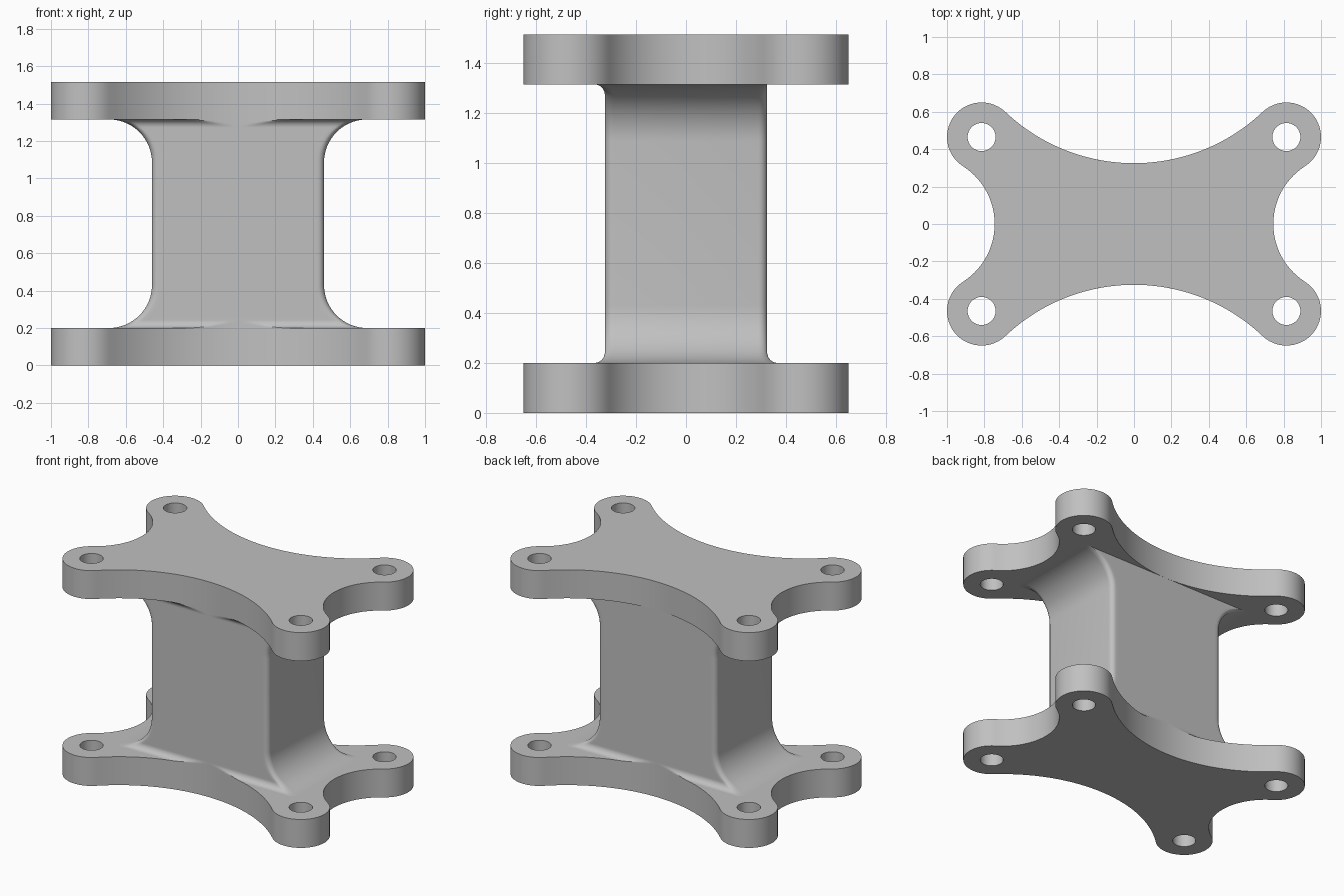
import bpy, bmesh
from math import pi, cos, sin, sqrt, hypot, atan2

if "Cube" in bpy.data.objects:
    bpy.data.objects.remove(bpy.data.objects["Cube"])

HEIGHT, THICK = 1.515, 0.2
BOSS_X, BOSS_Y, BOSS_R, HOLE_R = 0.815, 0.465, 0.185, 0.075
WAIST_X, WAIST_Y = 0.745, 0.325          # half widths at the concave waists
COL_X, BIG_R, SMALL_R, CORNER_R = 0.46, 0.23, 0.042, 0.035

# Concave arc radii that run tangent into the round bosses
SIDE_R = ((WAIST_X - BOSS_X) ** 2 + BOSS_Y ** 2 - BOSS_R ** 2) / (2 * (BOSS_R - WAIST_X + BOSS_X))
LONG_R = ((WAIST_Y - BOSS_Y) ** 2 + BOSS_X ** 2 - BOSS_R ** 2) / (2 * (BOSS_R - WAIST_Y + BOSS_Y))

grey = bpy.data.materials.new("plain_grey")
grey.use_nodes = True
COLOUR = (0.53, 0.53, 0.53, 1)
grey.diffuse_color = COLOUR
grey.node_tree.nodes["Principled BSDF"].inputs["Base Color"].default_value = COLOUR


def arc(cx, cy, r, a, b, n):
    return [(cx + r * cos(a + (b - a) * i / n), cy + r * sin(a + (b - a) * i / n)) for i in range(n + 1)]


def finish(bm, name):
    bmesh.ops.recalc_face_normals(bm, faces=bm.faces)
    mesh = bpy.data.meshes.new(name)
    bm.to_mesh(mesh)
    bm.free()
    mesh.materials.append(grey)
    obj = bpy.data.objects.new(name, mesh)
    bpy.context.collection.objects.link(obj)
    bpy.ops.object.select_all(action='DESELECT')
    obj.select_set(True)
    bpy.context.view_layer.objects.active = obj
    bpy.ops.object.shade_smooth_by_angle(angle=pi / 6)
    return obj


def flange_outline():
    side_cx, long_cy = WAIST_X + SIDE_R, WAIST_Y + LONG_R
    a = atan2(BOSS_Y, BOSS_X - side_cx)
    b = atan2(long_cy - BOSS_Y, -BOSS_X)
    q = arc(side_cx, 0, SIDE_R, pi, a, 14)
    q += arc(BOSS_X, BOSS_Y, BOSS_R, a - pi, b, 28)[1:]
    q += arc(0, long_cy, LONG_R, b - pi, -pi / 2, 20)[1:]
    loop = q[:-1] + [(-x, y) for x, y in q[:0:-1]]
    return loop + [(-x, -y) for x, y in loop]


# Flange plate with four lobes and bolt holes
def flange(name, z):
    bm = bmesh.new()
    loops = [flange_outline()]
    loops += [arc(sx * BOSS_X, sy * BOSS_Y, HOLE_R, 0, 2 * pi, 32)[:-1] for sx in (-1, 1) for sy in (-1, 1)]
    rims = ([], [])
    for loop in loops:
        low, high = [[bm.verts.new((x, y, h)) for x, y in loop] for h in (z, z + THICK)]
        for i in range(len(loop)):
            j = (i + 1) % len(loop)
            bm.faces.new((low[i], low[j], high[j], high[i]))
            for rim, row in zip(rims, (low, high)):
                rim.append(bm.edges.get((row[i], row[j])))
    for rim in rims:
        bmesh.ops.triangle_fill(bm, edges=rim, use_beauty=True, normal=(0, 0, 1))
    return finish(bm, name)


flange("bottom_flange", 0)
flange("top_flange", HEIGHT - THICK)


# Outward spread of a fillet at distance d from the flange face
def spread(d, r):
    return r - sqrt(max(0, r * r - (r - d) ** 2)) if d < r else 0


# Column cross-section, trimmed to the flange's long waist
def section(z):
    d_low, d_high = z - THICK, HEIGHT - THICK - z
    hx = COL_X + spread(min(d_low, d_high), BIG_R)
    front = WAIST_Y + spread(min(d_low, d_high), SMALL_R)
    back = WAIST_Y + spread(d_low, SMALL_R)
    r = CORNER_R
    pts = []
    for k, (sx, hy) in enumerate([(1, back), (-1, back), (-1, -front), (1, -front)]):
        cx, cy = sx * (hx - r), hy - r if hy > 0 else hy + r
        pts += arc(cx, cy, r, k * pi / 2, (k + 1) * pi / 2, 6)
        if k % 2 == 0:       # subdivide the long sides
            n = 48
            pts += [(cx * (1 - 2 * i / n), hy) for i in range(1, n)]
    trimmed = []
    for x, y in pts:
        limit = WAIST_Y + LONG_R - sqrt(LONG_R ** 2 - x * x)
        trimmed.append((x, max(-limit, min(limit, y)), z))
    return trimmed


# Column flaring into both flanges
steps = {round(r * (1 - cos(pi / 2 * i / n)), 5) for r, n in ((BIG_R, 16), (SMALL_R, 6)) for i in range(n + 1)}
levels = sorted([THICK + d for d in steps] + [HEIGHT - THICK - d for d in steps])
bm = bmesh.new()
rings = [[bm.verts.new(p) for p in section(z)] for z in levels]
for low, high in zip(rings, rings[1:]):
    for i in range(len(low)):
        j = (i + 1) % len(low)
        bm.faces.new((low[i], low[j], high[j], high[i]))
for ring in (rings[0], rings[-1]):
    bm.faces.new(ring)
finish(bm, "column")
